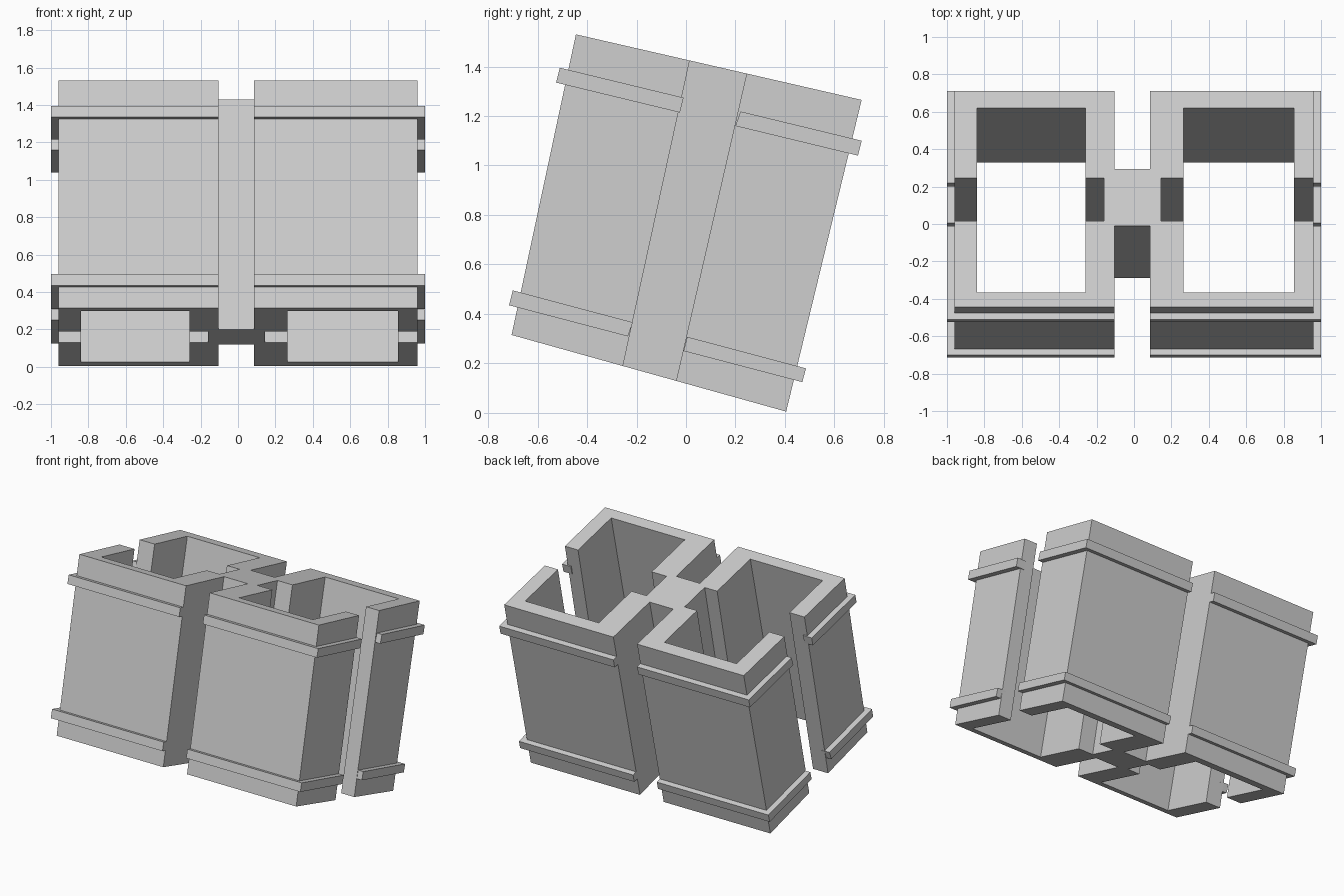
import bpy
import bmesh

if "Cube" in bpy.data.objects:
    bpy.data.objects.remove(bpy.data.objects["Cube"])

grey = bpy.data.materials.new("plain grey")
grey.diffuse_color = (0.62, 0.62, 0.62, 1)
grey.use_nodes = True
grey.node_tree.nodes["Principled BSDF"].inputs["Base Color"].default_value = grey.diffuse_color


def loft(name, plan, upper, lower):
    """Join a plan drawn on a sloped upper plane to the same plan on a lower one.
    plan: (x, row); each plane: (rows of y, first z, slope)."""
    bm = bmesh.new()
    rings = []
    for rows, z0, slope in (lower, upper):
        rings.append([bm.verts.new((x, rows[r], z0 + slope * (rows[r] - rows["front"])))
                      for x, r in plan])
    low, up = rings
    n = len(plan)
    bm.faces.new(low[::-1])
    bm.faces.new(up)
    for i in range(n):
        j = (i + 1) % n
        bm.faces.new((low[i], low[j], up[j], up[i]))
    bmesh.ops.recalc_face_normals(bm, faces=bm.faces)
    mesh = bpy.data.meshes.new(name)
    bm.to_mesh(mesh)
    bm.free()
    mesh.materials.append(grey)
    obj = bpy.data.objects.new(name, mesh)
    bpy.context.collection.objects.link(obj)
    return obj


# x positions per side: channel, notch, inner wall, outer wall inside, outer wall, band
SIDES = {
    "right": dict(c=0.085, n=0.145, i=0.265, o=0.855, w=0.96, b=1.0),
    "left": dict(c=-0.105, n=-0.16, i=-0.26, o=-0.84, w=-0.96, b=-1.0),
}

# Leaning twin shell: one outline with slots, channels and a central bridge
names = ("front", "front_in", "bridge_f", "slot_f", "slot_r", "bridge_r", "rear_in", "rear")
top = dict(zip(names, (-0.445, -0.365, -0.01, 0.015, 0.245, 0.295, 0.62, 0.71)))
bottom = dict(zip(names, (-0.705, -0.65, -0.29, -0.255, -0.04, -0.006, 0.33, 0.405)))
half = [("c", "bridge_f"), ("c", "front"), ("w", "front"), ("w", "slot_f"),
        ("o", "slot_f"), ("o", "front_in"), ("i", "front_in"), ("i", "slot_f"),
        ("n", "slot_f"), ("n", "slot_r"), ("i", "slot_r"), ("i", "rear_in"),
        ("o", "rear_in"), ("o", "slot_r"), ("w", "slot_r"), ("w", "rear"),
        ("c", "rear"), ("c", "bridge_r")]
outline = [(SIDES["right"][k], r) for k, r in half]
outline += [(SIDES["left"][k], r) for k, r in reversed(half)]
loft("twin_shell", outline, (top, 1.53, -0.2294), (bottom, 0.315, -0.279))

# Raised bands: an L-shaped strip around each outer corner, at two heights
band_names = ("front", "front_in", "slot_f", "slot_r", "rear_in", "rear")
BANDS = {
    "upper_band": (((-0.51, -0.44, -0.01, 0.22, 0.63, 0.71), 1.395, -0.2418),
                   ((-0.525, -0.455, -0.025, 0.20, 0.615, 0.695), 1.335, -0.2418)),
    "lower_band": (((-0.70, -0.64, -0.215, 0.005, 0.42, 0.485), 0.495, -0.266),
                   ((-0.715, -0.655, -0.235, -0.01, 0.405, 0.47), 0.435, -0.262)),
}
for band, planes in BANDS.items():
    upper, lower = [(dict(zip(band_names, ys)), z, s) for ys, z, s in planes]
    for side, x in SIDES.items():
        inner = x["w"] * 0.97
        for end, slot in (("front", "slot_f"), ("rear", "slot_r")):
            plan = [(x["c"], end), (x["b"], end), (x["b"], slot),
                    (inner, slot), (inner, end + "_in"), (x["c"], end + "_in")]
            loft(f"{band}_{end}_{side}", plan, upper, lower)
